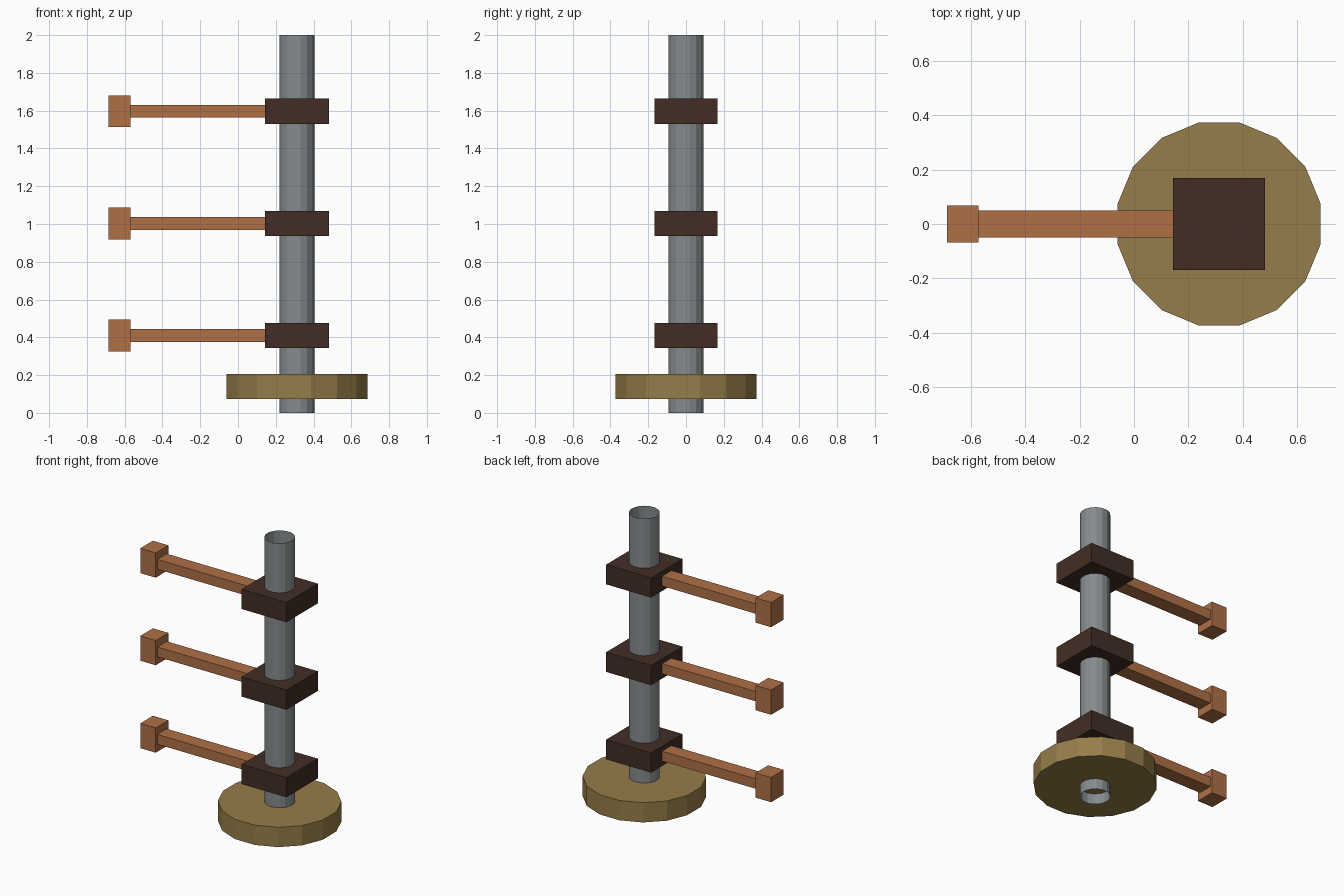
import bpy
from math import pi

if "Cube" in bpy.data.objects:
    bpy.data.objects.remove(bpy.data.objects["Cube"], do_unlink=True)


def material(name, rgb):
    m = bpy.data.materials.new(name)
    m.use_nodes = True
    m.diffuse_color = (*rgb, 1)
    m.node_tree.nodes["Principled BSDF"].inputs["Base Color"].default_value = (*rgb, 1)
    return m


STEEL = material("grey steel", (0.24, 0.26, 0.27))
BRASS = material("dull brass", (0.305, 0.205, 0.067))
DARK = material("dark brown", (0.054, 0.027, 0.018))
COPPER = material("copper", (0.43, 0.162, 0.062))

POLE_X = 0.3125


def finish(name, mat):
    obj = bpy.context.object
    obj.name = name
    obj.data.materials.append(mat)
    bpy.ops.object.transform_apply(location=False, rotation=True, scale=True)
    return obj


def box(name, x0, x1, depth, z, height, mat):
    bpy.ops.mesh.primitive_cube_add(size=1, location=((x0 + x1) / 2, 0, z))
    bpy.context.object.scale = (x1 - x0, depth, height)
    return finish(name, mat)


def cylinder(name, radius, z0, z1, mat, fill):
    # Half-step turn puts a flat side towards each axis
    bpy.ops.mesh.primitive_cylinder_add(
        vertices=16, radius=radius, depth=z1 - z0, end_fill_type=fill,
        location=(POLE_X, 0, (z0 + z1) / 2), rotation=(0, 0, pi / 16))
    return finish(name, mat)


# Open-ended upright tube and its round base plate
cylinder("pole", 0.0945, 0, 2, STEEL, 'NOTHING')
cylinder("base_disc", 0.38, 0.073, 0.207, BRASS, 'NGON')

# Three clamps, each carrying an arm with an end block
for level, z in zip(("lower", "middle", "upper"), (0.41, 1.003, 1.597)):
    box(level + "_clamp", 0.144, 0.481, 0.336, z, 0.134, DARK)
    box(level + "_arm", -0.57, 0.144, 0.1, z, 0.067, COPPER)
    box(level + "_arm_end", -0.686, -0.57, 0.135, z, 0.168, COPPER)
